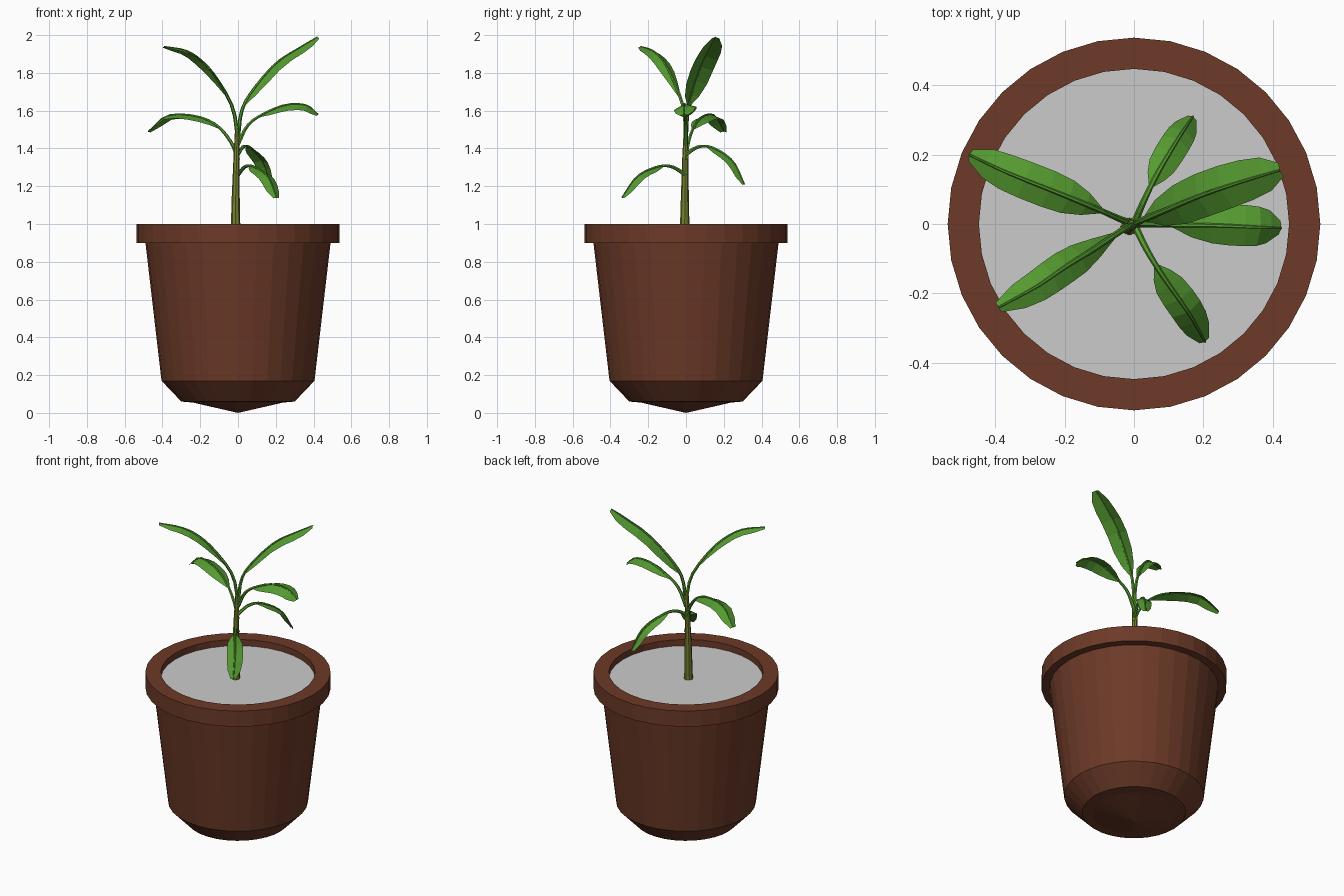
import bpy, bmesh, math
from mathutils import Vector, Matrix

if "Cube" in bpy.data.objects:
    bpy.data.objects.remove(bpy.data.objects["Cube"])


def material(name, rgb):
    m = bpy.data.materials.new(name)
    m.diffuse_color = (*rgb, 1)
    m.use_nodes = True
    m.node_tree.nodes["Principled BSDF"].inputs["Base Color"].default_value = m.diffuse_color
    return m


BROWN = material("brown clay", (0.150, 0.042, 0.021))
GREY = material("grey soil", (0.60, 0.60, 0.60))
GREEN = material("leaf green", (0.091, 0.328, 0.030))
OLIVE = material("stem olive", (0.190, 0.223, 0.028))


def finish(name, bm, mat):
    bm.normal_update()
    me = bpy.data.meshes.new(name)
    bm.to_mesh(me)
    bm.free()
    me.materials.append(mat)
    ob = bpy.data.objects.new(name, me)
    bpy.context.collection.objects.link(ob)
    return ob


def lathe(name, profile, mat, n=32):
    bm = bmesh.new()
    vs = [bm.verts.new((r, 0, z)) for r, z in profile]
    es = [bm.edges.new(p) for p in zip(vs, vs[1:])]
    bmesh.ops.spin(bm, geom=vs + es, axis=(0, 0, 1), cent=(0, 0, 0),
                   angle=2 * math.pi, steps=n, use_duplicate=False)
    bmesh.ops.remove_doubles(bm, verts=bm.verts, dist=1e-4)
    bmesh.ops.recalc_face_normals(bm, faces=bm.faces)
    return finish(name, bm, mat)


def smooth_path(pts, n):
    """Catmull-Rom curve through pts, n + 1 samples."""
    p = [Vector(q) for q in pts]
    p = [2 * p[0] - p[1]] + p + [2 * p[-1] - p[-2]]
    out = []
    for k in range(n + 1):
        u = k / n * (len(pts) - 1)
        i = min(int(u), len(pts) - 2)
        t = u - i
        a, b, c, d = p[i:i + 4]
        out.append(0.5 * (2 * b + (c - a) * t + (2 * a - 5 * b + 4 * c - d) * t * t
                          + (3 * b - a - 3 * c + d) * t ** 3))
    return out


def frames(path, side):
    """Tangent-aligned side and normal vectors along a path."""
    res = []
    for i, p in enumerate(path):
        t = (path[min(i + 1, len(path) - 1)] - path[max(i - 1, 0)]).normalized()
        res.append((p, t, side, t.cross(side).normalized()))
    return res


def tube(bm, fr, r0, r1, n=6):
    rings = []
    for k, (p, t, s, nrm) in enumerate(fr):
        r = r0 + (r1 - r0) * k / (len(fr) - 1)
        rings.append([bm.verts.new(p + r * (s * math.cos(a) + nrm * math.sin(a)))
                      for a in (2 * math.pi * j / n for j in range(n))])
    for a, b in zip(rings, rings[1:]):
        for j in range(n):
            bm.faces.new((a[j], a[(j + 1) % n], b[(j + 1) % n], b[j]))
    bm.faces.new(rings[0][::-1])
    bm.faces.new(rings[-1])
    bmesh.ops.recalc_face_normals(bm, faces=bm.faces)


# Half-width of a blade from base to blunt tip
WIDTHS = (0.15, 0.62, 0.92, 1.0, 1.0, 0.95, 0.8, 0.33)


def leaf(name, pts, half, start, roll=0):
    h = Vector(pts[-1]) - Vector(pts[0])
    side = Vector((-h.y, h.x, 0)).normalized()
    bm = bmesh.new()
    # stalk and midrib
    tube(bm, frames(smooth_path(pts, 14), side), 0.011, 0.003)
    # blade folded down along the midrib
    dense = smooth_path(pts, 200)[int(200 * start):]
    n = len(WIDTHS) - 1
    path = [dense[round(k / n * (len(dense) - 1))] for k in range(n + 1)]
    rows = []
    for (p, t, s, nrm), w in zip(frames(path, side), WIDTHS):
        rot = Matrix.Rotation(roll, 3, t)
        w *= half
        rows.append([bm.verts.new(p + rot @ (s * x * w - nrm * abs(x) * w * 0.4))
                     for x in (-1, 0, 1)])
    for a, b in zip(rows, rows[1:]):
        for j in (0, 1):
            bm.faces.new((a[j], b[j], b[j + 1], a[j + 1]))
    return finish(name, bm, GREEN)


# Pot with lip, bevelled foot and shallow conical underside
lathe("pot", [(0, 0), (0.24, 0.055), (0.30, 0.06), (0.405, 0.17), (0.49, 0.90),
              (0.537, 0.90), (0.537, 1.0), (0.447, 1.0), (0.447, 0.955)], BROWN)
lathe("soil", [(0, 0.96), (0.447, 0.96)], GREY)

# Stem, tapering and leaning slightly
bm = bmesh.new()
tube(bm, frames([Vector(p) for p in ((-0.013, -0.007, 0.95), (-0.012, -0.006, 1.15),
                                     (-0.008, -0.004, 1.35), (-0.004, 0, 1.52))],
                Vector((0, 1, 0))), 0.026, 0.011, 8)
finish("stem", bm, OLIVE)

# Leaves: path from stem to tip, half-width, where the blade starts, roll
leaf("leaf_upper_right", [(0, 0, 1.45), (0.02, 0.01, 1.60), (0.08, 0.035, 1.71),
                          (0.20, 0.085, 1.85), (0.32, 0.125, 1.93), (0.42, 0.155, 1.99)],
     0.064, 0.25)
leaf("leaf_upper_left", [(0, 0, 1.45), (-0.03, -0.015, 1.62), (-0.12, -0.075, 1.78),
                         (-0.20, -0.125, 1.87), (-0.28, -0.18, 1.92), (-0.39, -0.24, 1.94)],
     0.048, 0.26)
leaf("leaf_left", [(0, 0, 1.34), (-0.035, 0.012, 1.43), (-0.11, 0.045, 1.52),
                   (-0.22, 0.09, 1.57), (-0.37, 0.15, 1.575), (-0.475, 0.2, 1.49)],
     0.055, 0.36)
leaf("leaf_right", [(0, 0, 1.42), (0.05, 0, 1.52), (0.13, -0.003, 1.58),
                    (0.25, -0.005, 1.63), (0.36, -0.01, 1.63), (0.425, -0.012, 1.58)],
     0.060, 0.36, 0.15)
leaf("leaf_back", [(0, 0, 1.37), (0.03, 0.07, 1.41), (0.07, 0.15, 1.40),
                   (0.13, 0.25, 1.33), (0.17, 0.31, 1.21)], 0.043, 0.38)
leaf("leaf_front", [(0, 0, 1.26), (0.04, -0.08, 1.305), (0.09, -0.16, 1.30),
                    (0.16, -0.26, 1.25), (0.205, -0.34, 1.14)], 0.047, 0.38)
